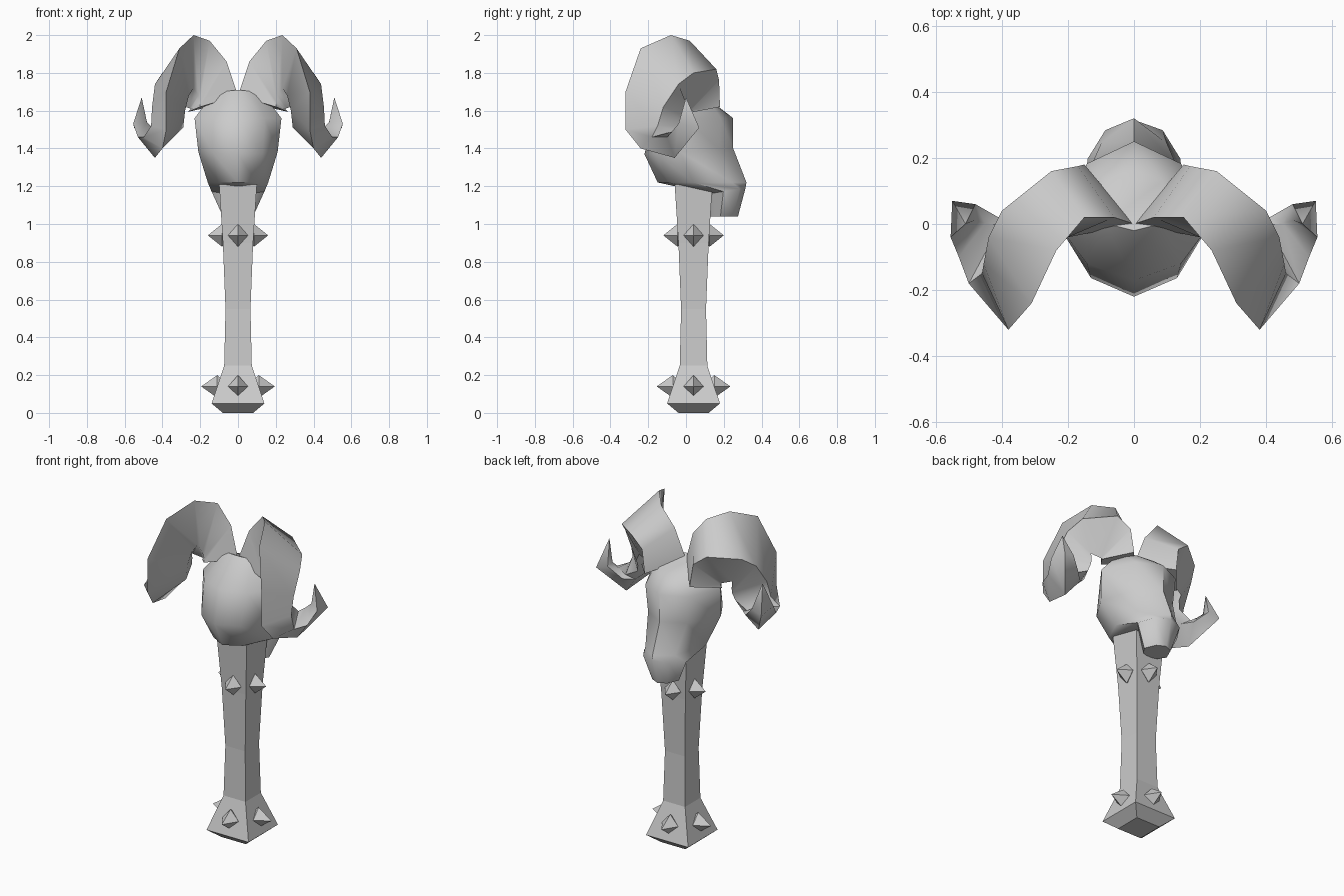
import bpy, bmesh, math
from mathutils import Vector

cube = bpy.data.objects.get("Cube")
if cube:
    bpy.data.objects.remove(cube)

grey = bpy.data.materials.new("plain_grey")
grey.use_nodes = True
grey.diffuse_color = (0.6, 0.6, 0.6, 1)
grey.node_tree.nodes["Principled BSDF"].inputs["Base Color"].default_value = (0.6, 0.6, 0.6, 1)


def loft(name, rings, smooth=None, mirror=False):
    """Skin a list of closed rings and cap both ends; a ring of one point is a tip."""
    bm = bmesh.new()
    rows = [[bm.verts.new(p) for p in ring] for ring in rings]
    for a, b in zip(rows, rows[1:]):
        n = max(len(a), len(b))
        for i in range(n):
            j = (i + 1) % n
            if len(a) == 1:
                bm.faces.new((a[0], b[j], b[i]))
            elif len(b) == 1:
                bm.faces.new((a[i], a[j], b[0]))
            else:
                bm.faces.new((a[i], a[j], b[j], b[i]))
    for row in (rows[0], rows[-1]):
        if len(row) > 2:
            bm.faces.new(row)
    bmesh.ops.recalc_face_normals(bm, faces=bm.faces)
    mesh = bpy.data.meshes.new(name)
    bm.to_mesh(mesh)
    bm.free()
    mesh.materials.append(grey)
    obj = bpy.data.objects.new(name, mesh)
    bpy.context.collection.objects.link(obj)
    if mirror:
        obj.modifiers.new("mirror", "MIRROR")
    if smooth:
        bpy.ops.object.select_all(action="DESELECT")
        obj.select_set(True)
        bpy.context.view_layer.objects.active = obj
        bpy.ops.object.shade_smooth_by_angle(angle=math.radians(smooth))
    return obj


# Square handle, flared at the foot: height, half width
AXIS_Y = 0.04
handle = [(0, .08), (.05, .14), (.25, .073), (.55, .066), (.9, .08), (1.21, .1)]
loft("handle", [[(sx * w, AXIS_Y + sy * w, z) for sx, sy in ((-1, -1), (1, -1), (1, 1), (-1, 1))]
                for z, w in handle])

# Four-sided studs around the handle in two bands: height, handle face, tip reach
for band, z, face, reach in (("lower", .14, .1, .195), ("upper", .94, .075, .16)):
    for k in range(4):
        a = k * math.pi / 2
        out = Vector((math.cos(a), math.sin(a), 0))
        side = Vector((-out.y, out.x, 0)) * .053
        up = Vector((0, 0, .06))
        base = Vector((0, AXIS_Y, z)) + out * (face + .01)
        loft(f"{band}_stud_{k + 1}",
             [[base - out * .07], [base + side, base + up, base - side, base - up],
              [Vector((0, AXIS_Y, z)) + out * reach]])


# Head: eight-sided rings from crown to muzzle
def head_ring(zf, zb, yf, yb, w):
    half = [(0, 0), (.62, .12), (1, .4), (.62, .84), (0, 1)]
    loop = half + [(-x, t) for x, t in half[3:0:-1]]
    return [(x * w, yf + t * (yb - yf), zf + t * (zb - zf)) for x, t in loop]


head = [(1.71, 1.63, -.02, .16, .14), (1.56, 1.56, -.17, .25, .23), (1.37, 1.4, -.22, .25, .21),
        (1.22, 1.22, -.15, .32, .16), (1.16, 1.19, .12, .315, .14), (1.04, 1.04, .12, .275, .08)]
loft("head", [head_ring(*r) for r in head], smooth=50)

# Curled horns: outer inside edge, outer far edge and inner edge of each four-sided ring
horn = [((0, 0, 1.68), (.15, .18, 1.62), (.2, -.04, 1.62)),
        ((.06, .02, 1.86), (.17, .175, 1.76), (.2, -.04, 1.65)),
        ((.15, .02, 1.97), (.25, .16, 1.82), (.21, -.04, 1.68)),
        ((.235, -.08, 2), (.4, .04, 1.8), (.235, -.05, 1.72)),
        ((.31, -.24, 1.93), (.44, -.04, 1.74), (.26, -.07, 1.68)),
        ((.38, -.32, 1.7), (.455, -.12, 1.62), (.28, -.08, 1.6)),
        ((.38, -.32, 1.5), (.46, -.15, 1.52), (.29, -.08, 1.51)),
        ((.4, -.24, 1.4), (.5, -.18, 1.46), (.36, -.03, 1.45)),
        ((.44, -.06, 1.35), (.53, -.1, 1.46), (.41, .02, 1.46)),
        ((.55, .07, 1.51), (.555, -.04, 1.53), (.48, .06, 1.53))]
rings = []
for om, ol, im in (map(Vector, r) for r in horn):
    rings.append([om, ol, im + (ol - om) * .45, im])
rings.append([Vector((.51, 0, 1.67))])
loft("horns", rings, smooth=60, mirror=True)
